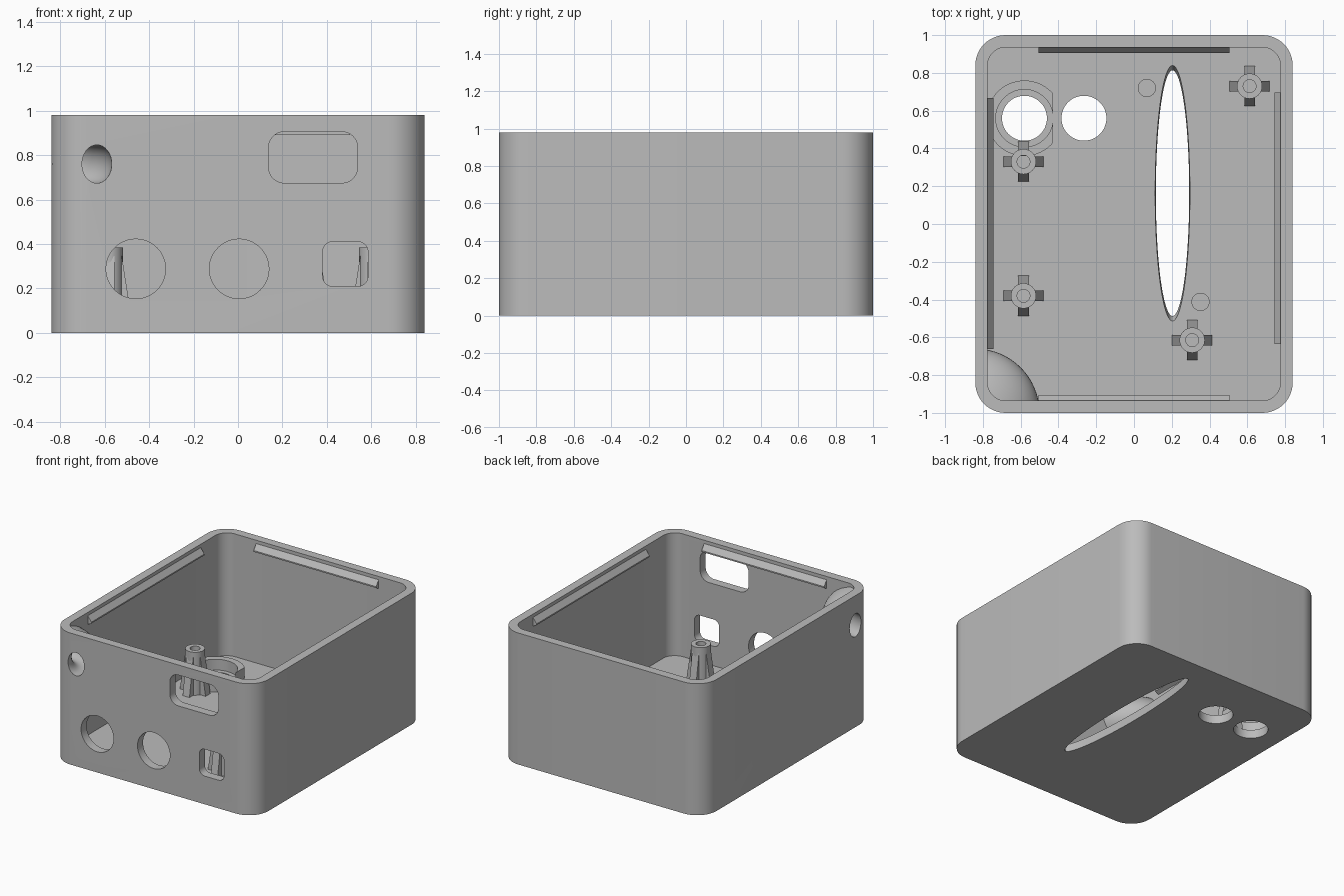
import bpy, bmesh
from math import sin, cos, pi, radians
from mathutils import Matrix, Vector

if "Cube" in bpy.data.objects:
    bpy.data.objects.remove(bpy.data.objects["Cube"])

grey = bpy.data.materials.new("plain_grey")
grey.use_nodes = True
GREY = (0.5, 0.5, 0.5, 1)
grey.diffuse_color = GREY
grey.node_tree.nodes["Principled BSDF"].inputs["Base Color"].default_value = GREY

HX, HY, H = 0.84, 1.0, 0.98      # half width, half depth, height
WALL = 0.065


def make(name, bm):
    bmesh.ops.recalc_face_normals(bm, faces=bm.faces)
    mesh = bpy.data.meshes.new(name)
    bm.to_mesh(mesh)
    bm.free()
    mesh.materials.append(grey)
    ob = bpy.data.objects.new(name, mesh)
    bpy.context.collection.objects.link(ob)
    return ob


def prism(name, points, depth, matrix=Matrix()):
    """Extrude a 2D outline along local z, then place it."""
    bm = bmesh.new()
    face = bm.faces.new([bm.verts.new((x, y, 0)) for x, y in points])
    new = bmesh.ops.extrude_face_region(bm, geom=[face])["geom"]
    top = [v for v in new if isinstance(v, bmesh.types.BMVert)]
    bmesh.ops.translate(bm, verts=top, vec=(0, 0, depth))
    bmesh.ops.transform(bm, matrix=matrix, verts=bm.verts)
    return make(name, bm)


def rounded(hx, hy, r, n=12):
    pts = []
    for i, (sx, sy) in enumerate([(1, 1), (-1, 1), (-1, -1), (1, -1)]):
        for k in range(n + 1):
            a = (i + k / n) * pi / 2
            pts.append((sx * (hx - r) + r * cos(a), sy * (hy - r) + r * sin(a)))
    return pts


def circle(r, n=48):
    return [(r * cos(2 * pi * k / n), r * sin(2 * pi * k / n)) for k in range(n)]


def at(x, y, z):
    return Matrix.Translation((x, y, z))


def boolean(target, tool, op="DIFFERENCE"):
    mod = target.modifiers.new("cut", "BOOLEAN")
    mod.object, mod.operation, mod.solver = tool, op, "EXACT"
    bpy.context.view_layer.objects.active = target
    bpy.ops.object.modifier_apply(modifier=mod.name)
    bpy.data.objects.remove(tool)


def smooth(ob):
    bpy.ops.object.select_all(action="DESELECT")
    ob.select_set(True)
    bpy.context.view_layer.objects.active = ob
    bpy.ops.object.shade_smooth_by_angle(angle=radians(30))


# Open-topped case, with a rounded boss left standing in one inner corner
case = prism("case", rounded(HX, HY, 0.16), H)
cavity = prism("cavity", rounded(HX - WALL, HY - WALL, 0.095), H, at(0, 0, WALL))
EYE_Z = 0.76
bm = bmesh.new()
bmesh.ops.create_uvsphere(bm, u_segments=64, v_segments=32, radius=0.34)
bmesh.ops.scale(bm, vec=(1, 1, 0.64), verts=bm.verts)
bmesh.ops.translate(bm, vec=(-HX, -HY, EYE_Z), verts=bm.verts)
boolean(cavity, make("boss_cutter", bm))
boolean(case, cavity)

# Curved strap tunnel through the corner boss
bm = bmesh.new()
N, M = 64, 32
rings = []
for i in range(N):
    a = 2 * pi * (i + 0.5) / N
    ring = []
    for j in range(M):
        b = 2 * pi * j / M
        r = 0.205 + 0.067 * cos(b)
        ring.append(bm.verts.new((r * cos(a) - HX, r * sin(a) - HY, EYE_Z + 0.086 * sin(b))))
    rings.append(ring)
for i in range(N):
    p, q = rings[i], rings[(i + 1) % N]
    for j in range(M):
        k = (j + 1) % M
        bm.faces.new((p[j], q[j], q[k], p[k]))
boolean(case, make("tunnel_cutter", bm))

# Front openings: two round, one small and one large rounded slot
upright = Matrix.Rotation(pi / 2, 4, "X")
for x, z, outline in [(-0.46, 0.288, circle(0.134)), (0.005, 0.288, circle(0.134)),
                      (0.483, 0.31, rounded(0.102, 0.1, 0.045)),
                      (0.338, 0.79, rounded(0.2, 0.115, 0.07))]:
    boolean(case, prism("opening_cutter", outline, 0.2, at(x, -0.9, z) @ upright))

# Floor openings: two round holes and a long tapered oval
HOLE_Y = 0.56
for x in (-0.58, -0.265):
    boolean(case, prism("hole_cutter", circle(0.119), 0.2, at(x, HOLE_Y, -0.1)))
bm = bmesh.new()
bmesh.ops.create_cone(bm, cap_ends=True, segments=80, radius1=0.65, radius2=0.677, depth=WALL + 0.002)
bmesh.ops.scale(bm, vec=(0.136, 1, 1), verts=bm.verts)
bmesh.ops.translate(bm, vec=(0.204, 0.163, WALL / 2), verts=bm.verts)
boolean(case, make("oval_cutter", bm))
smooth(case)

# Raised collar round one floor hole, flattened on the side of the next hole
collar = prism("hole_collar", circle(0.2, 64), 0.085, at(-0.58, HOLE_Y, WALL - 0.005))
boolean(collar, prism("collar_bore", circle(0.152, 64), 0.3, at(-0.58, HOLE_Y, 0)))
boolean(collar, prism("collar_flat", rounded(0.1, 0.4, 0.01, 2), 0.3, at(-0.33, HOLE_Y, 0)))
smooth(collar)

# Hollow screw posts, each with four tapering ribs
POST_TOP = 0.385
for n, (x, y) in enumerate([(0.612, 0.73), (-0.585, 0.33), (-0.585, -0.38), (0.308, -0.615)], 1):
    post = prism(f"screw_post_{n}", circle(0.067, 32), POST_TOP - 0.06, at(x, y, 0.06))
    boolean(post, prism("post_bore", circle(0.034, 32), 0.4, at(x, y, 0.1)))
    smooth(post)
    for k in range(4):
        turn = at(x, y, 0) @ Matrix.Rotation(k * pi / 2, 4, "Z") @ upright
        rib = [(0.045, 0.06), (0.107, 0.06), (0.062, 0.345), (0.045, 0.345)]
        prism(f"post_{n}_rib_{k + 1}", rib, 0.056, turn @ at(0, 0, -0.028))

# Short locating pegs on the floor
for n, (x, y) in enumerate([(0.068, 0.72), (0.352, -0.412)], 1):
    smooth(prism(f"floor_peg_{n}", circle(0.048, 32), 0.07, at(x, y, 0.06)))

# Snap rails for the lid along the inside of each wall
rail = [(-0.01, 0.955), (0, 0.955), (0.03, 0.915), (0.03, 0.905), (0, 0.89), (-0.01, 0.89)]
for name, pos, inward, length in [
        ("front_rail", (0, WALL - HY), 90, 1.01), ("back_rail", (0, HY - WALL), -90, 1.01),
        ("right_rail", (WALL - HX, 0.003), 0, 1.33), ("left_rail", (HX - WALL, 0.03), 180, 1.33)]:
    place = at(*pos, 0) @ Matrix.Rotation(radians(inward), 4, "Z") @ upright
    prism(name, rail, length, place @ at(0, 0, -length / 2))
